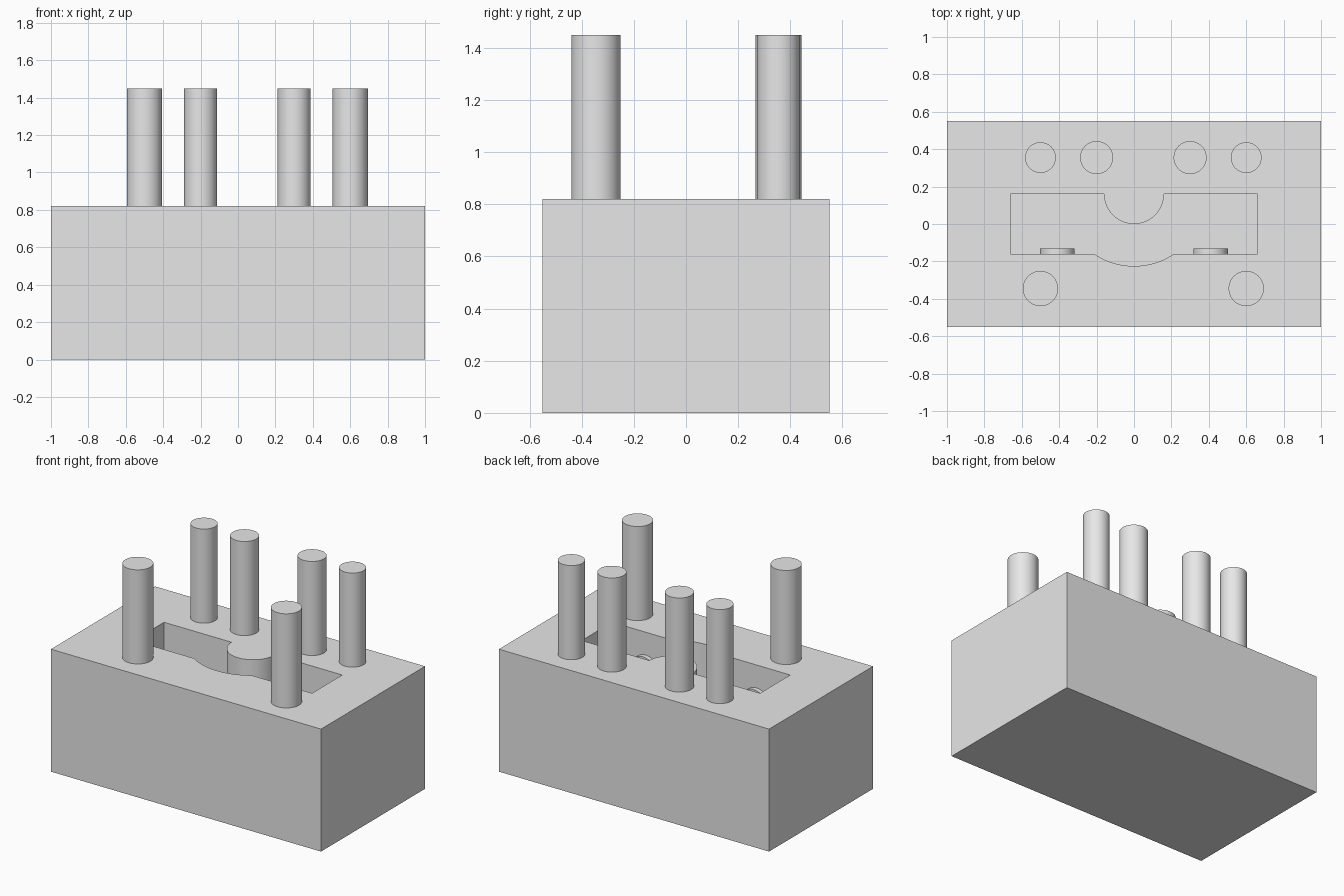
import bpy
import bmesh
from math import sin, cos, pi, asin, radians
from mathutils import Matrix, Vector

if "Cube" in bpy.data.objects:
    bpy.data.objects.remove(bpy.data.objects["Cube"], do_unlink=True)

grey = bpy.data.materials.new("plain grey")
grey.use_nodes = True
grey.diffuse_color = (0.8, 0.8, 0.8, 1)
grey.node_tree.nodes["Principled BSDF"].inputs["Base Color"].default_value = (0.8, 0.8, 0.8, 1)

TOP, PIN_TOP = 0.82, 1.45
POCKET_FLOOR = 0.32


def add_object(name, bm):
    bmesh.ops.recalc_face_normals(bm, faces=bm.faces)
    mesh = bpy.data.meshes.new(name)
    bm.to_mesh(mesh)
    bm.free()
    mesh.materials.append(grey)
    obj = bpy.data.objects.new(name, mesh)
    bpy.context.collection.objects.link(obj)
    return obj


def select(obj):
    bpy.ops.object.select_all(action="DESELECT")
    obj.select_set(True)
    bpy.context.view_layer.objects.active = obj


def smooth(obj):
    select(obj)
    bpy.ops.object.shade_smooth_by_angle(angle=radians(25))


def prism(name, outline, z0, z1):
    bm = bmesh.new()
    face = bm.faces.new([bm.verts.new((x, y, z0)) for x, y in outline])
    result = bmesh.ops.extrude_face_region(bm, geom=[face])
    verts = [v for v in result["geom"] if isinstance(v, bmesh.types.BMVert)]
    bmesh.ops.translate(bm, verts=verts, vec=(0, 0, z1 - z0))
    return add_object(name, bm)


def cylinder(name, radius, start, end):
    start, end = Vector(start), Vector(end)
    axis = end - start
    turn = axis.to_track_quat("Z", "Y").to_matrix().to_4x4()
    bm = bmesh.new()
    bmesh.ops.create_cone(bm, cap_ends=True, segments=64, radius1=radius, radius2=radius,
                          depth=axis.length,
                          matrix=Matrix.Translation((start + end) / 2) @ turn)
    smooth(add_object(name, bm))


def arc(cy, radius, a0, a1, steps=32):
    return [(radius * cos(a0 + (a1 - a0) * i / steps),
             cy + radius * sin(a0 + (a1 - a0) * i / steps)) for i in range(steps + 1)]


# Housing block
w, d = 1.0, 0.55
body = prism("housing", [(-w, -d), (w, -d), (w, d), (-w, d)], 0, TOP)

# Pocket with a rounded tongue at the back and a shallow bulge at the front
px, py = 0.66, 0.16
bulge_r, bulge_y = 0.38, 0.155
half = asin((py + bulge_y) / bulge_r)
outline = [(-px, -py)]
outline += arc(bulge_y, bulge_r, -pi + half, -half)
outline += [(px, -py), (px, py)]
outline += arc(py, 0.16, 0, -pi)
outline += [(-px, py)]
cutter = prism("pocket_cutter", outline, POCKET_FLOOR, TOP + 0.2)
cutter.hide_render = True
cut = body.modifiers.new("pocket", "BOOLEAN")
cut.operation = "DIFFERENCE"
cut.solver = "EXACT"
cut.object = cutter
select(body)
bpy.ops.object.modifier_apply(modifier=cut.name)
bpy.data.objects.remove(cutter, do_unlink=True)
smooth(body)

# Round bosses on the front wall of the pocket
for side, x in (("right", -0.41), ("left", 0.41)):
    cylinder(f"{side}_boss", 0.092, (x, -0.17, 0.575), (x, -0.13, 0.575))

# Upright pins: x, y, radius
pins = [(-0.5, 0.355, 0.082), (-0.2, 0.355, 0.088), (0.3, 0.355, 0.088),
        (0.6, 0.355, 0.082), (-0.5, -0.345, 0.094), (0.6, -0.345, 0.094)]
for i, (x, y, r) in enumerate(pins, 1):
    cylinder(f"pin_{i}", r, (x, y, TOP - 0.01), (x, y, PIN_TOP))
